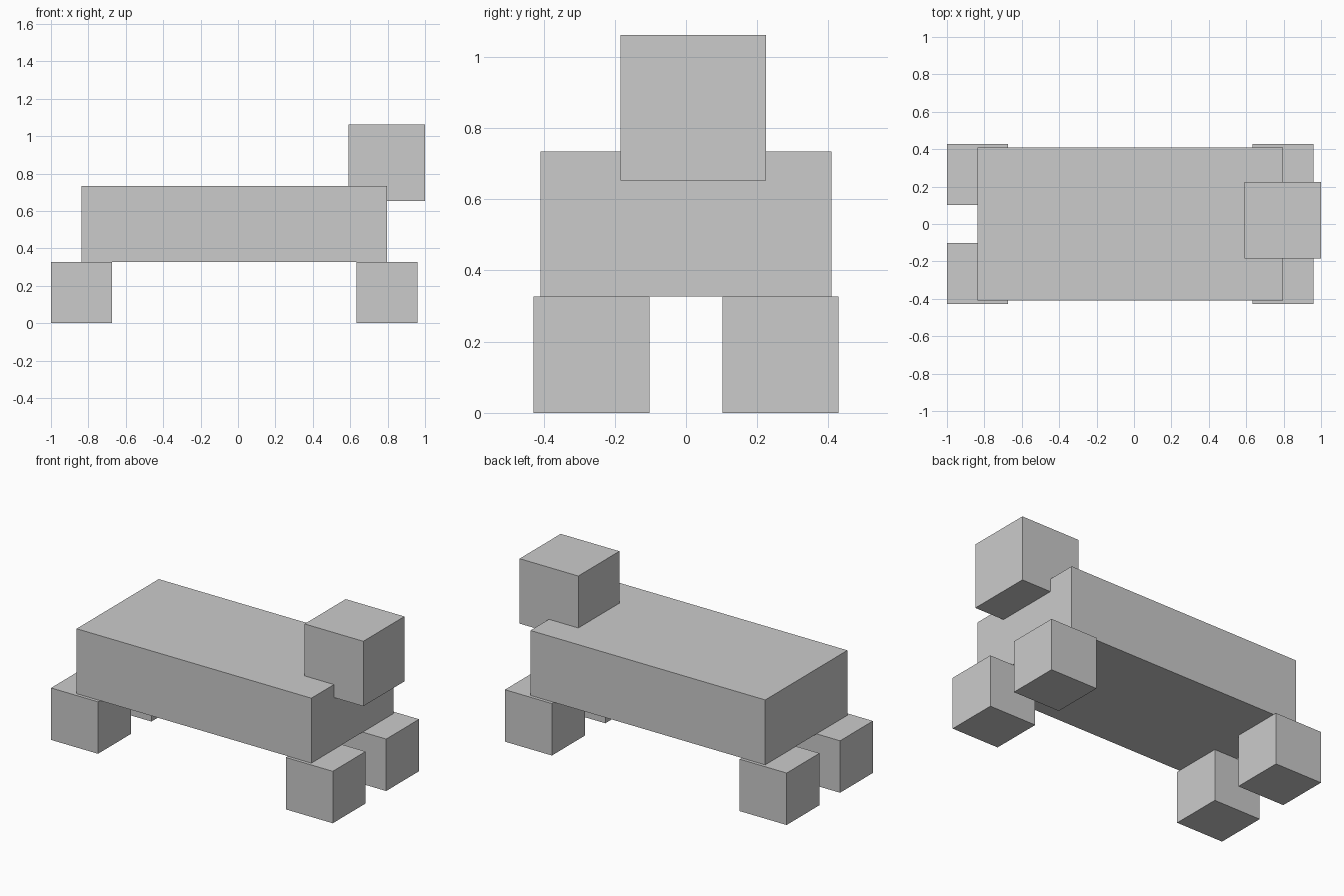
import bpy

if "Cube" in bpy.data.objects:
    bpy.data.objects.remove(bpy.data.objects["Cube"])

U = 2 / 4.9          # one block unit; overall length is 4.9 units
MID = -0.05          # body centre along x, in units


def box(name, centre, size):
    """Add a flat-faced box; centre and size are in block units."""
    bpy.ops.mesh.primitive_cube_add(size=1, location=[c * U for c in centre])
    obj = bpy.context.object
    obj.name = obj.data.name = name
    obj.scale = [s * U for s in size]
    bpy.ops.object.transform_apply(location=False, rotation=False, scale=True)
    return obj


# Body slab
box("body", (MID, 0, 1.3), (4, 2, 1))

# Head, overlapping the body's end and slightly off-centre
box("head", (MID + 2, 0.05, 2.1), (1, 1, 1))

# Four cube legs under the body's ends
for end, sx in (("rear", -1), ("front", 1)):
    for side, sy in (("right", -1), ("left", 1)):
        box(f"{end}_{side}_leg", (MID + 2 * sx, 0.65 * sy, 0.4), (0.8, 0.8, 0.8))
